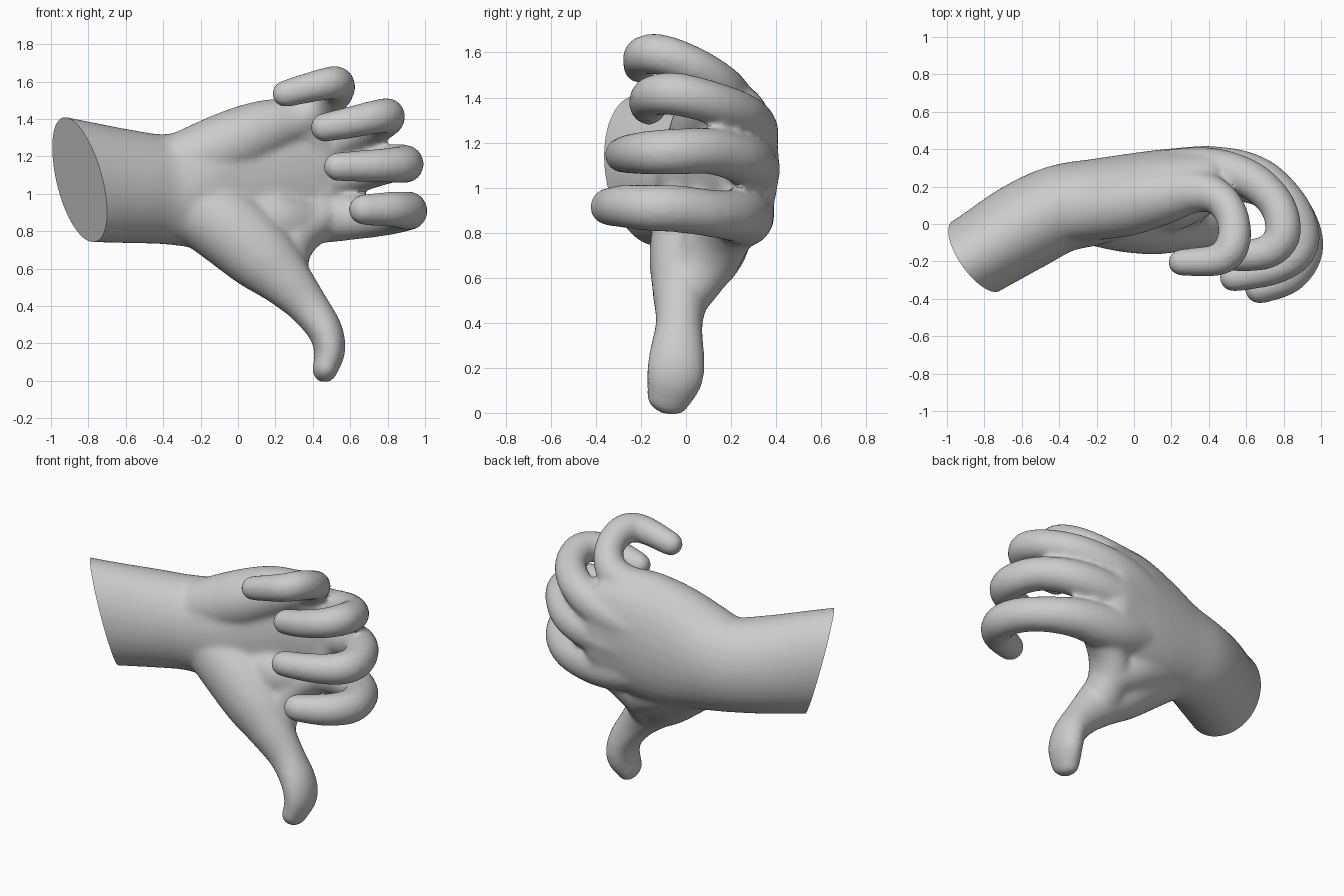
import bpy, bmesh, math
from mathutils import Vector

if "Cube" in bpy.data.objects:
    bpy.data.objects.remove(bpy.data.objects["Cube"])

bm = bmesh.new()

def spline(pts, steps=6):
    """Catmull-Rom resampling of (x, y, z, ru, rv) rows."""
    P = [pts[0]] + pts + [pts[-1]]
    out = []
    for i in range(1, len(P) - 2):
        for s in range(steps):
            t = s / steps
            out.append([0.5 * (2*b + (c-a)*t + (2*a-5*b+4*c-d)*t*t + (3*b-a-3*c+d)*t**3)
                        for a, b, c, d in zip(*P[i-1:i+3])])
    return out + [list(pts[-1])]

def sweep(pts, ref, grow=0.0, sides=28):
    """Rounded limb: ru is the half width along ref, rv across it."""
    pts = [p if len(p) == 5 else (p[0] - grow/2, p[1], p[2], p[3] + grow, p[3] + grow) for p in pts]
    rows = spline(pts)
    pos = [Vector(r[:3]) for r in rows]
    n = len(rows)
    rings = []
    for i, r in enumerate(rows):
        t = (pos[min(i+1, n-1)] - pos[max(i-1, 0)]).normalized()
        u = (ref - t * ref.dot(t)).normalized()
        v = t.cross(u)
        cap = [(0, 1)]
        if i in (0, n-1):
            cap = [(math.sin(a), math.cos(a)) for a in (0, .35, .7, 1.0, 1.25, 1.45)]
            if i == 0:
                cap = [(-s, c) for s, c in reversed(cap)]
        for s, c in cap:
            o = pos[i] + t * s * min(r[3], r[4])
            rings.append([bm.verts.new(o + u*math.cos(k)*r[3]*c + v*math.sin(k)*r[4]*c)
                          for k in (2*math.pi*j/sides for j in range(sides))])
    for a, b in zip(rings, rings[1:]):
        for j in range(sides):
            k = (j+1) % sides
            bm.faces.new((a[j], a[k], b[k], b[j]))
    bm.faces.new(rings[0][::-1])
    bm.faces.new(rings[-1])

X, Y, Z = Vector((1, 0, 0)), Vector((0, 1, 0)), Vector((0, 0, 1))
G = 0.013

# forearm, wrist and palm
sweep([(-1.15, -.34, 1.12, .33, .22), (-.86, -.18, 1.07, .325, .225), (-.6, -.02, 1.04, .305, .24),
       (-.4, .08, 1.025, .295, .235), (-.2, .12, 1.03, .325, .23), (0, .175, 1.06, .365, .205),
       (.2, .225, 1.1, .365, .18), (.38, .265, 1.1, .335, .15)], Z)
# little finger with outer palm
sweep([(-.35, .06, 1.14, .15), (-.05, .11, 1.26, .165), (.15, .15, 1.345, .145), (.33, .175, 1.4, .105),
       (.46, .14, 1.465, .082), (.535, .03, 1.54, .075), (.535, -.11, 1.59, .078),
       (.46, -.19, 1.585, .073), (.26, -.205, 1.535, .06)], Z, G)
# ring finger
sweep([(0, .23, 1.15, .12), (.35, .29, 1.24, .11), (.6, .25, 1.315, .092), (.76, .12, 1.375, .083),
       (.805, -.04, 1.415, .083), (.74, -.14, 1.41, .078), (.6, -.17, 1.38, .072), (.47, -.165, 1.355, .065)], Z, G)
# middle finger
sweep([(0, .24, 1.05, .12), (.38, .295, 1.08, .11), (.65, .26, 1.12, .097), (.82, .12, 1.16, .09),
       (.895, -.04, 1.16, .09), (.87, -.16, 1.155, .085), (.74, -.24, 1.15, .076), (.54, -.285, 1.145, .065)], Z, G)
# index finger
sweep([(0, .2, .95, .13), (.36, .25, .88, .13), (.63, .23, .875, .107), (.81, .12, .885, .093),
       (.9, -.03, .905, .092), (.91, -.16, .91, .09), (.83, -.28, .917, .082), (.68, -.345, .915, .07)], Z, G)
# thumb with its muscle
sweep([(-.27, .1, .97, .2, .2), (-.05, .05, .82, .2, .21), (.13, .01, .66, .175, .19), (.26, -.02, .53, .13, .145),
       (.375, -.03, .4, .105, .11), (.465, -.04, .27, .122, .094), (.49, -.05, .16, .128, .084),
       (.465, -.08, .06, .1, .068)], Y)
# skin between thumb and index finger
sweep([(-.1, .12, .86, .17, .17), (.12, .13, .75, .15, .15), (.24, .12, .68, .12, .13)], Y)
sweep([(.44, .2, .86, .1, .12), (.33, .15, .78, .11, .14), (.265, .09, .68, .12, .14),
       (.26, .03, .57, .12, .12)], X)
sweep([(0, .1, .85, .14, .18), (.2, .1, .85, .14, .16), (.34, .16, .86, .12, .12)], Y)
# skin across the finger roots
sweep([(.36, .2, .87, .1, .1), (.44, .24, 1.0, .1, .1), (.46, .25, 1.12, .1, .1), (.42, .23, 1.26, .1, .1),
       (.34, .18, 1.37, .1, .1)], Y)

mesh = bpy.data.meshes.new("hand")
bmesh.ops.recalc_face_normals(bm, faces=bm.faces)
bm.to_mesh(mesh)
bm.free()
hand = bpy.data.objects.new("hand", mesh)
bpy.context.collection.objects.link(hand)

# fuse limbs into one skin
rm = hand.modifiers.new("fuse", 'REMESH')
rm.mode, rm.voxel_size = 'VOXEL', 0.016
sm = hand.modifiers.new("soften", 'SMOOTH')
sm.factor, sm.iterations = 0.5, 13
dg = bpy.context.evaluated_depsgraph_get()
skin = bpy.data.meshes.new_from_object(hand.evaluated_get(dg))
hand.modifiers.clear()
hand.data = skin

# slanted flat cut at the forearm
bm = bmesh.new()
bm.from_mesh(skin)
cut = bmesh.ops.bisect_plane(bm, geom=bm.verts[:] + bm.edges[:] + bm.faces[:], dist=1e-5,
                             plane_co=(-.845, -.18, 1.08), plane_no=(-.115, -.077, -.036), clear_outer=True)
rim = [e for e in cut['geom_cut'] if isinstance(e, bmesh.types.BMEdge)]
bmesh.ops.holes_fill(bm, edges=rim, sides=0)
bmesh.ops.recalc_face_normals(bm, faces=bm.faces)
bm.to_mesh(skin)
bm.free()

bpy.context.view_layer.objects.active = hand
hand.select_set(True)
bpy.ops.object.shade_smooth_by_angle(angle=math.radians(40))
